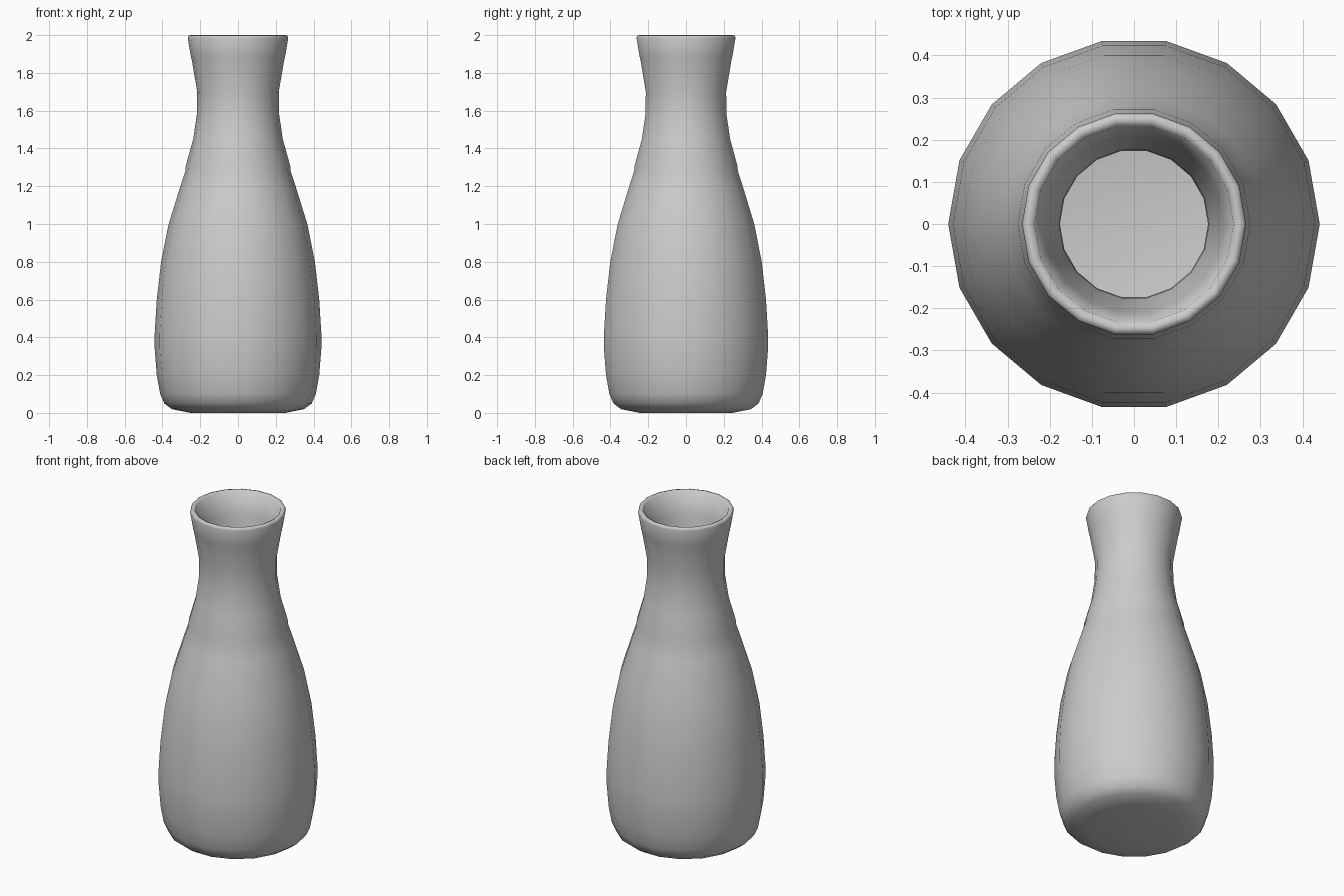
import bpy, bmesh, math

SIDES = 18

old = bpy.data.objects.get("Cube")
if old:
    bpy.data.objects.remove(old, do_unlink=True)

# Plain grey ceramic
grey = bpy.data.materials.new("grey_ceramic")
grey.use_nodes = True
colour = (0.6, 0.6, 0.6, 1)
grey.diffuse_color = colour
grey.node_tree.nodes["Principled BSDF"].inputs["Base Color"].default_value = colour

# Profile (radius, height): outside going up, over the rim, then down inside
outside = [(0.25, 0.0), (0.35, 0.02), (0.39, 0.05), (0.412, 0.10), (0.43, 0.20),
           (0.441, 0.34), (0.441, 0.42), (0.43, 0.60), (0.407, 0.80), (0.367, 1.00),
           (0.305, 1.20), (0.279, 1.28), (0.276, 1.31), (0.237, 1.45), (0.218, 1.58),
           (0.216, 1.70), (0.243, 1.86), (0.250, 1.89), (0.266, 1.985)]
rim = [(0.262, 1.997), (0.25, 2.0), (0.236, 1.993)]
inside = [(0.212, 1.86), (0.178, 1.70), (0.176, 1.58), (0.197, 1.45), (0.24, 1.30),
          (0.327, 1.00), (0.367, 0.80), (0.39, 0.60), (0.40, 0.40), (0.39, 0.20),
          (0.35, 0.08), (0.25, 0.05)]

# Spin the profile into rings, and close floor and base
bm = bmesh.new()
rings = []
for r, z in outside + rim + inside:
    rings.append([bm.verts.new((r * math.cos(2 * math.pi * i / SIDES),
                                r * math.sin(2 * math.pi * i / SIDES), z))
                  for i in range(SIDES)])
for low, high in zip(rings, rings[1:]):
    for i in range(SIDES):
        j = (i + 1) % SIDES
        bm.faces.new((low[i], low[j], high[j], high[i]))
bm.faces.new(rings[0][::-1])
bm.faces.new(rings[-1])
for f in bm.faces:
    f.smooth = True

mesh = bpy.data.meshes.new("vase")
bm.to_mesh(mesh)
bm.free()
mesh.materials.append(grey)
vase = bpy.data.objects.new("vase", mesh)
bpy.context.collection.objects.link(vase)
